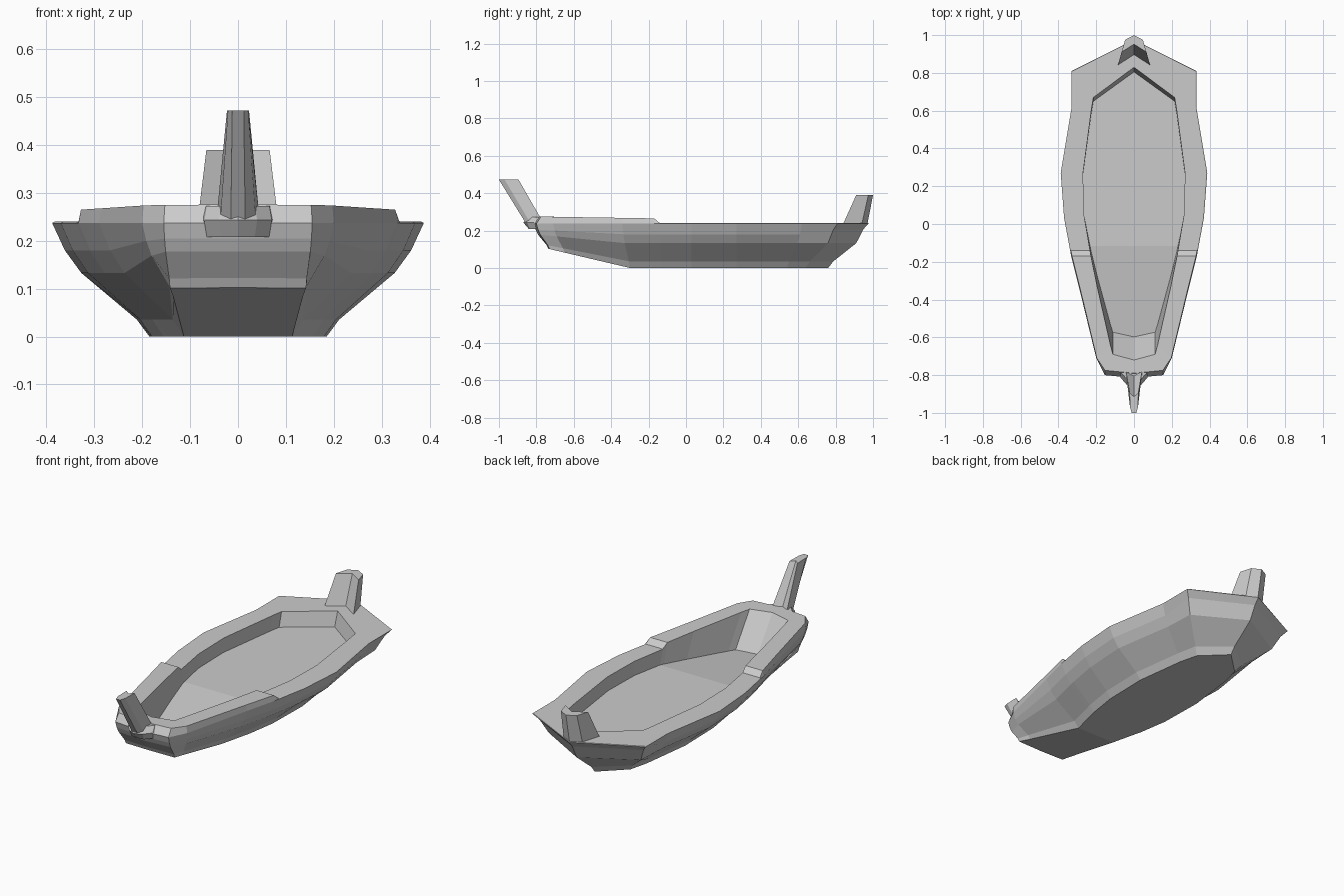
import bpy, bmesh

if "Cube" in bpy.data.objects:
    bpy.data.objects.remove(bpy.data.objects["Cube"])


def loft(name, rings, strips=False):
    """Skin half-outlines (stern centre to bow centre), mirrored across x = 0."""
    bm = bmesh.new()
    n = len(rings[0])
    loops = []
    for ring in rings:
        full = list(ring) + [(-x, y, z) for x, y, z in ring[-2:0:-1]]
        loops.append([bm.verts.new(p) for p in full])
    m = len(loops[0])
    for a, b in zip(loops, loops[1:]):
        for i in range(m):
            j = (i + 1) % m
            bm.faces.new((a[i], a[j], b[j], b[i]))
    for loop in (loops[0], loops[-1]):
        if strips:
            for i in range(n - 1):
                quad = [loop[i], loop[i + 1], loop[-(i + 1) % m], loop[-i % m]]
                bm.faces.new(list(dict.fromkeys(quad)))
        else:
            bm.faces.new(loop)
    bmesh.ops.recalc_face_normals(bm, faces=bm.faces)
    me = bpy.data.meshes.new(name)
    bm.to_mesh(me)
    bm.free()
    ob = bpy.data.objects.new(name, me)
    bpy.context.collection.objects.link(ob)
    return ob


def flat(points, z):
    return [(x, y, z) for x, y in points]


# Half-outlines of the bottom, gunwale and cockpit opening
bottom = [(0, .76), (.125, .64), (.15, .54), (.185, .27), (.18, .03), (.155, -.13),
          (.147, -.16), (.113, -.30), (.135, -.65), (.142, -.73), (0, -.735)]
sheer = [(0, .975), (.33, .81), (.33, .62), (.388, .27), (.37, .03), (.338, -.14),
         (.333, -.17), (.29, -.34), (.20, -.71), (.155, -.80), (0, -.815)]
inner = [(0, .83), (.215, .67), (.225, .61), (.27, .27), (.265, .05), (.233, -.14),
         (.228, -.17), (.193, -.34), (.125, -.64), (.112, -.69), (0, -.72)]


def keel_z(y):
    return max(0, (-.3 - y) * .235)


def deck_z(y):
    return .24 if y > -.155 else .265 + (-y - .17) * .016


def hull_ring(w, h, stern_lift=0):
    ring = []
    for i, ((bx, by), (sx, sy)) in enumerate(zip(bottom, sheer)):
        zb = keel_z(by)
        z = zb + (.237 - zb) * h + (stern_lift if i < 2 else 0)
        ring.append((bx + (sx - bx) * w, by + (sy - by) * w, z))
    return ring


# Hull: bottom, chines, gunwale, raised foredeck and sunken floor
top = [(x * .985, y + (.025 if y < -.75 else 0), deck_z(y)) for x, y in sheer]
opening = [(x, y, deck_z(y)) for x, y in inner]
floor = []
for x, y in inner:
    fy = y * (.97 if y > 0 else .83)
    floor.append((x, fy, .165 - max(0, -.117 - fy) * .135))
loft("hull", [hull_ring(0, 0), hull_ring(.13, .15), hull_ring(.7, .56),
              hull_ring(.87, .76, .025), hull_ring(1, 1), top, opening, floor], strips=True)

# Bow bracket under the stem post
loft("bow_bracket", [
    flat([(0, -.76), (.07, -.76), (.065, -.80), (.035, -.835), (0, -.84)], .208),
    flat([(0, -.76), (.08, -.76), (.07, -.815), (.04, -.85), (0, -.87)], .243),
    flat([(0, -.76), (.075, -.76), (.065, -.79), (.035, -.825), (0, -.84)], .273)])

# Raked stem post, notched on the inboard side
loft("bow_post", [
    flat([(0, -.79), (.045, -.765), (.037, -.835), (.015, -.86), (0, -.86)], .245),
    flat([(0, -.915), (.023, -.895), (.021, -.97), (.012, -1), (0, -1)], .472)])

# Chevron-shaped stern post
loft("stern_post", [
    flat([(0, .97), (.055, .94), (.085, .84), (0, .895)], .235),
    flat([(0, 1), (.047, .975), (.066, .91), (0, .952)], .39)])
